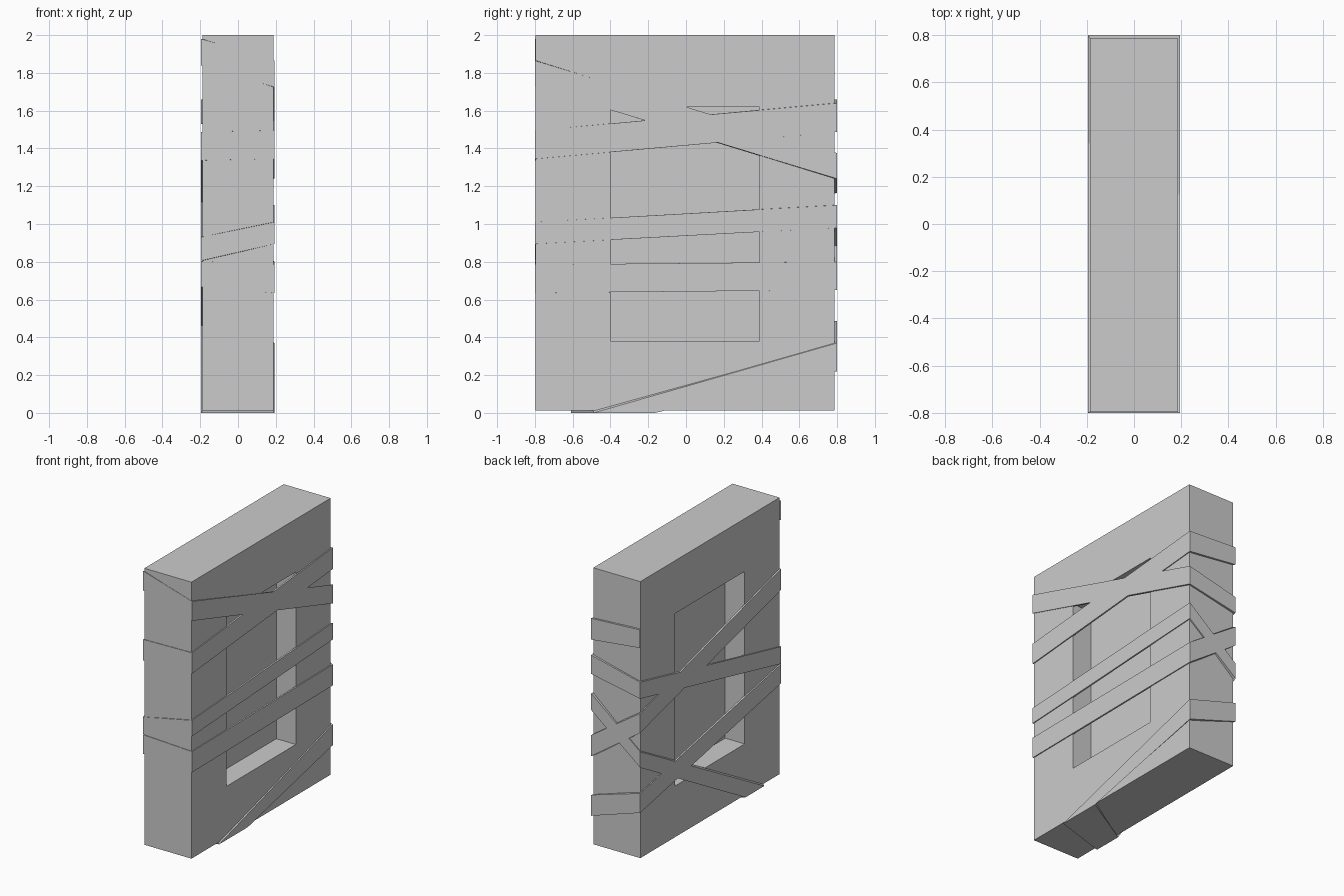
import bpy
import bmesh
from mathutils import Vector

if "Cube" in bpy.data.objects:
    bpy.data.objects.remove(bpy.data.objects["Cube"])


def make_object(name, bm):
    bmesh.ops.recalc_face_normals(bm, faces=bm.faces)
    mesh = bpy.data.meshes.new(name)
    bm.to_mesh(mesh)
    bm.free()
    obj = bpy.data.objects.new(name, mesh)
    bpy.context.collection.objects.link(obj)
    return obj


# Slab with a rectangular recess in both broad faces
LO, HI = Vector((-0.187, -0.796, 0.012)), Vector((0.187, 0.786, 2.0))
HOLE_Y, HOLE_Z, DEPTH = (-0.4, 0.39), (0.38, 1.62), 0.155
bm = bmesh.new()
bmesh.ops.create_cube(bm, size=1)
for v in bm.verts:
    v.co = [LO[i] if v.co[i] < 0 else HI[i] for i in range(3)]
bm.normal_update()
for face in [f for f in bm.faces if abs(f.normal.x) > 0.9]:
    side = 1 if face.normal.x > 0 else -1
    bmesh.ops.inset_region(bm, faces=[face], thickness=0.38)
    for v in face.verts:
        v.co.y = HOLE_Y[v.co.y > 0]
        v.co.z = HOLE_Z[v.co.z > 1]
    floor = bmesh.ops.extrude_discrete_faces(bm, faces=[face])["faces"][0]
    for v in floor.verts:
        v.co.x -= side * DEPTH
make_object("slab", bm)


# Thin flat ribbon wound around the slab; each station is a lower and upper edge point
OUT_LO, OUT_HI = Vector((-0.196, -0.8, 0)), Vector((0.194, 0.8, 2))
IN_LO, IN_HI = LO + Vector((0.005,) * 3), HI - Vector((0.005,) * 3)


def corner(sx, sy, z0, z1):
    pairs = []
    for z in (z0, z1):
        pairs.append([Vector(((a.x, b.x)[sx > 0], (a.y, b.y)[sy > 0], z))
                      for a, b in ((OUT_LO, OUT_HI), (IN_LO, IN_HI))])
    return pairs


def under(sx, y0, y1):
    return [[Vector(((a.x, b.x)[sx > 0], y, a.z))
             for a, b in ((OUT_LO, OUT_HI), (IN_LO, IN_HI))] for y in (y0, y1)]


stations = [
    corner(-1, -1, 1.84, 1.98),
    corner(1, -1, 1.725, 1.865),
    corner(1, 1, 1.24, 1.375),
    corner(-1, 1, 1.165, 1.284),
    corner(-1, -1, 0.806, 0.93),
    corner(1, -1, 0.895, 1.01),
    corner(1, 1, 0.98, 1.10),
    corner(-1, 1, 0.67, 0.784),
    under(-1, -0.395, -0.61),
    under(1, -0.165, -0.49),
    corner(1, 1, 0.22, 0.37),
    corner(-1, 1, 0.345, 0.485),
    corner(-1, -1, 0.666, 0.803),
    corner(1, -1, 0.635, 0.785),
    corner(1, 1, 0.65, 0.80),
    corner(-1, 1, 0.92, 1.06),
    corner(-1, -1, 1.337, 1.488),
    corner(1, -1, 1.345, 1.495),
    corner(1, 1, 1.487, 1.64),
    corner(-1, 1, 1.53, 1.66),
]
bm = bmesh.new()
rings = []
for (out0, in0), (out1, in1) in stations:
    rings.append([bm.verts.new(p) for p in (out0, out1, in1, in0)])
for a, b in zip(rings, rings[1:]):
    for i in range(4):
        j = (i + 1) % 4
        bm.faces.new((a[i], a[j], b[j], b[i]))
bm.faces.new(rings[0])
bm.faces.new(rings[-1])
make_object("wrapped_ribbon", bm)
